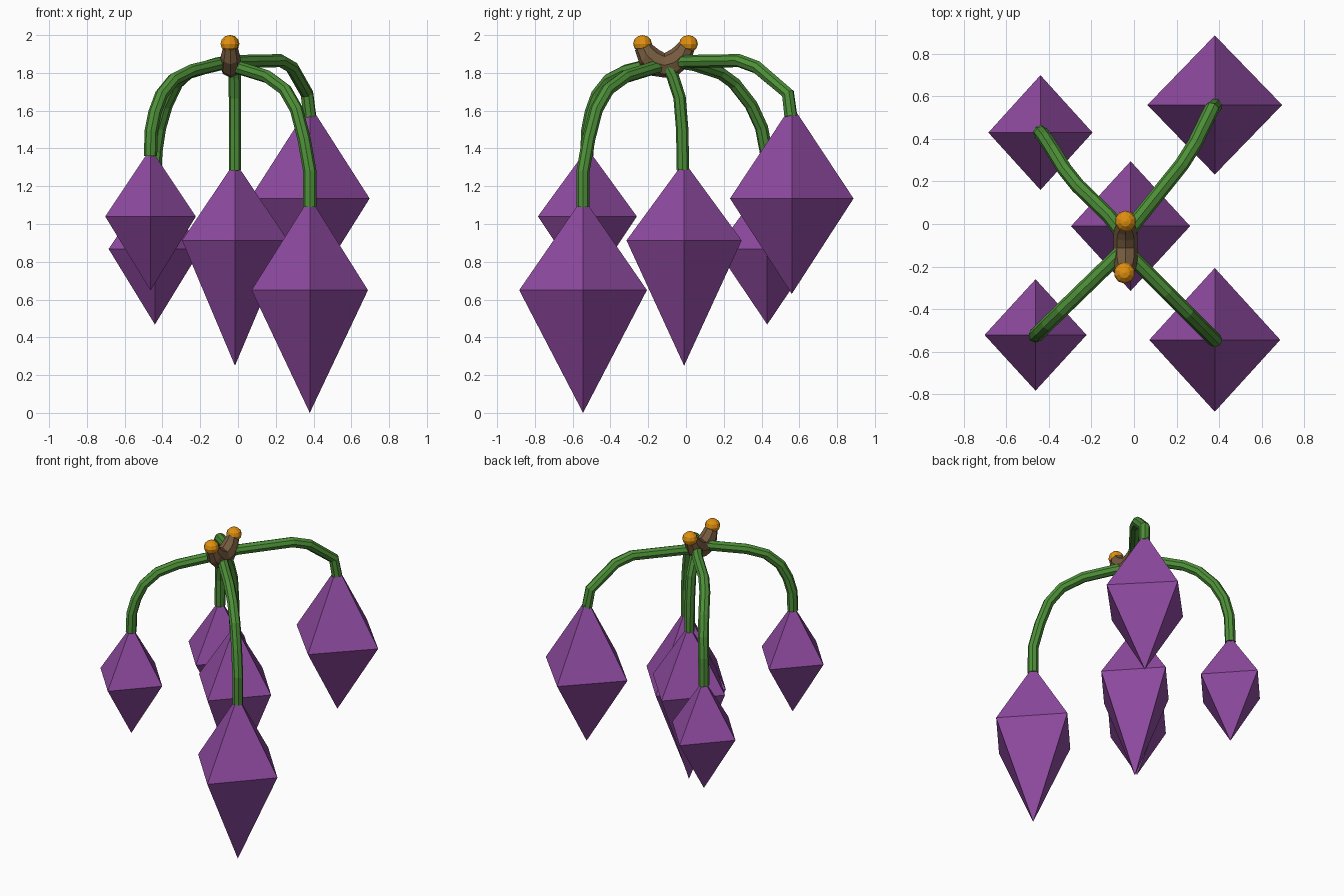
import bpy, bmesh
from math import cos, sin, tau

if "Cube" in bpy.data.objects:
    bpy.data.objects.remove(bpy.data.objects["Cube"])


def material(name, color):
    m = bpy.data.materials.new(name)
    m.diffuse_color = (*color, 1)
    m.use_nodes = True
    m.node_tree.nodes["Principled BSDF"].inputs["Base Color"].default_value = m.diffuse_color
    return m


PURPLE = material("purple", (0.28, 0.07, 0.36))
GREEN = material("green", (0.075, 0.28, 0.04))
BROWN = material("brown", (0.18, 0.105, 0.05))
ORANGE = material("orange", (0.75, 0.28, 0.005))


def add_mesh(name, verts, faces, mat):
    me = bpy.data.meshes.new(name)
    me.from_pydata(verts, [], faces)
    bm = bmesh.new()
    bm.from_mesh(me)
    bmesh.ops.recalc_face_normals(bm, faces=bm.faces[:])
    bm.to_mesh(me)
    bm.free()
    me.materials.append(mat)
    ob = bpy.data.objects.new(name, me)
    bpy.context.collection.objects.link(ob)
    return ob


# Hanging bud: stretched octahedron
def bud(name, x, y, z, rx, ry, top, bottom):
    verts = [(x + rx, y, z), (x, y + ry, z), (x - rx, y, z), (x, y - ry, z),
             (x, y, top), (x, y, bottom)]
    faces = [(i, (i + 1) % 4, p) for i in range(4) for p in (4, 5)]
    add_mesh(name, verts, faces, PURPLE)


# Faceted stem swept along a path
def stem(name, pts, radius=0.035):
    cu = bpy.data.curves.new(name, 'CURVE')
    cu.dimensions = '3D'
    cu.bevel_depth = radius
    cu.bevel_resolution = 2
    cu.use_fill_caps = True
    sp = cu.splines.new('POLY')
    sp.points.add(len(pts) - 1)
    for p, co in zip(sp.points, pts):
        p.co = (*co, 1)
    sp.use_smooth = False
    cu.materials.append(GREEN)
    ob = bpy.data.objects.new(name, cu)
    bpy.context.collection.objects.link(ob)
    bpy.ops.object.select_all(action='DESELECT')
    ob.select_set(True)
    bpy.context.view_layer.objects.active = ob
    bpy.ops.object.convert(target='MESH')


bud("bud_back_right", 0.38, 0.56, 1.135, 0.317, 0.327, 1.63, 0.63)
bud("bud_front_right", 0.38, -0.545, 0.65, 0.308, 0.338, 1.14, 0.0)
bud("bud_centre", -0.016, -0.01, 0.913, 0.28, 0.305, 1.33, 0.25)
bud("bud_back_left", -0.44, 0.43, 0.868, 0.245, 0.27, 1.23, 0.468)
bud("bud_front_left", -0.463, -0.522, 1.04, 0.24, 0.262, 1.40, 0.648)

stem("stem_back_right", [(-0.04, -0.06, 1.855), (0.0, 0.0, 1.86), (0.225, 0.28, 1.865),
                         (0.285, 0.375, 1.83), (0.365, 0.54, 1.69), (0.38, 0.555, 1.57)])
stem("stem_front_right", [(x, -0.165 - x, z) for x, z in
                          [(-0.05, 1.835), (0.01, 1.825), (0.155, 1.78), (0.25, 1.71), (0.31, 1.605),
                           (0.35, 1.45), (0.38, 1.28), (0.38, 1.09)]])
stem("stem_front_left", [(x, -0.075 + 0.97 * x, z) for x, z in
                         [(-0.04, 1.86), (-0.085, 1.85), (-0.25, 1.81), (-0.34, 1.765), (-0.405, 1.685),
                          (-0.44, 1.59), (-0.46, 1.49), (-0.463, 1.36)]])
stem("stem_back_left", [(-0.05, -0.05, 1.86), (-0.12, 0.04, 1.845), (-0.265, 0.18, 1.80),
                        (-0.325, 0.255, 1.745), (-0.38, 0.345, 1.63), (-0.415, 0.40, 1.51),
                        (-0.435, 0.425, 1.38), (-0.44, 0.43, 1.19)])
stem("stem_centre", [(-0.02, -0.10, 1.84), (-0.018, -0.07, 1.78), (-0.016, -0.034, 1.67),
                     (-0.016, -0.02, 1.5), (-0.016, -0.016, 1.285)], 0.033)

# Forked hub: (y top, z top, y bottom, z bottom, half width) per ring, mirrored about its seam
HX, HY, N = -0.04, -0.113, 8
half = [(0.0, 1.905, 0.0, 1.775, 0.056), (0.035, 1.925, 0.068, 1.785, 0.057),
        (0.06, 1.945, 0.132, 1.845, 0.05), (0.078, 1.965, 0.157, 1.92, 0.036)]
rings = [(-a, b, -c, d, w) for a, b, c, d, w in reversed(half[1:])] + half
verts, faces = [], []
for yt, zt, yb, zb, w in rings:
    for k in range(N):
        a = tau * k / N
        t = (1 - cos(a)) / 2
        verts.append((HX + w * sin(a), HY + yt + (yb - yt) * t, zt + (zb - zt) * t))
for r in range(len(rings) - 1):
    for k in range(N):
        j = (k + 1) % N
        faces.append((r * N + k, r * N + j, (r + 1) * N + j, (r + 1) * N + k))
faces += [tuple(range(N)), tuple(range(len(verts) - N, len(verts)))]
add_mesh("hub", verts, faces, BROWN)

# Orange knobs on the fork tips
for name, x, y in (("knob_front", -0.045, -0.23), ("knob_back", -0.04, 0.013)):
    bpy.ops.mesh.primitive_uv_sphere_add(segments=10, ring_count=6, radius=0.048, location=(x, y, 1.954))
    ob = bpy.context.object
    ob.name = name
    ob.scale = (1.04, 1.04, 0.96)
    ob.data.materials.append(ORANGE)
